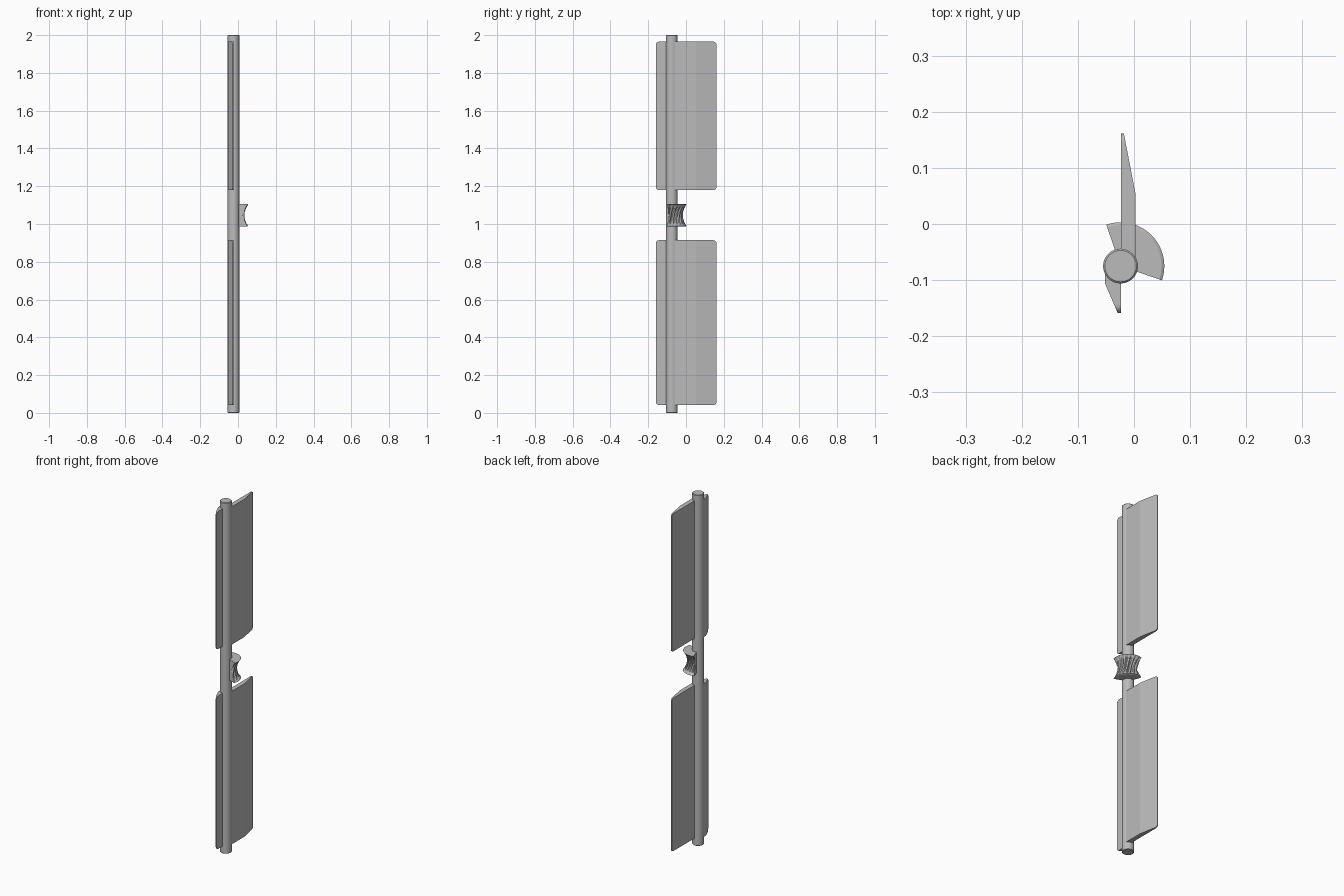
import bpy, bmesh
from math import sin, cos, pi, radians

cube = bpy.data.objects.get("Cube")
if cube:
    bpy.data.objects.remove(cube, do_unlink=True)

AXIS_X, AXIS_Y = -0.024, -0.075

grey = bpy.data.materials.new("plain grey")
grey.use_nodes = True
grey.diffuse_color = (0.5, 0.5, 0.5, 1)
grey.node_tree.nodes["Principled BSDF"].inputs["Base Color"].default_value = (0.5, 0.5, 0.5, 1)


def finish(name, bm, smooth=True):
    bmesh.ops.recalc_face_normals(bm, faces=bm.faces[:])
    mesh = bpy.data.meshes.new(name)
    bm.to_mesh(mesh)
    bm.free()
    mesh.materials.append(grey)
    obj = bpy.data.objects.new(name, mesh)
    bpy.context.collection.objects.link(obj)
    if smooth:
        bpy.ops.object.select_all(action="DESELECT")
        obj.select_set(True)
        bpy.context.view_layer.objects.active = obj
        bpy.ops.object.shade_smooth_by_angle(angle=radians(30))
    return obj


# Round shaft with chamfered ends
bm = bmesh.new()
bmesh.ops.create_cone(bm, cap_ends=True, segments=48, radius1=0.031, radius2=0.031, depth=2)
rims = [e for e in bm.edges if abs(e.verts[0].co.z - e.verts[1].co.z) < 0.001]
bmesh.ops.bevel(bm, geom=rims, offset=0.003, segments=1, affect="EDGES")
shaft = finish("shaft", bm)
shaft.location = (AXIS_X, AXIS_Y, 1)

# Vanes: one tapered wing behind the shaft, a short offset one in front
PROFILE = [(-0.023, 0.161), (-0.018, 0.161), (0.003, 0.052), (0.003, -0.08),
           (-0.023, -0.08), (-0.023, -0.159), (-0.029, -0.159),
           (-0.052, -0.105), (-0.052, -0.07), (-0.023, -0.07)]


def vane(name, z0, z1):
    bm = bmesh.new()
    face = bm.faces.new([bm.verts.new((x, y, z0)) for x, y in PROFILE])
    ext = bmesh.ops.extrude_face_region(bm, geom=[face])
    for v in ext["geom"]:
        if isinstance(v, bmesh.types.BMVert):
            v.co.z = z1
    # Round the outer corners at both tips
    tips = [e for e in bm.edges
            if abs(e.verts[0].co.z - e.verts[1].co.z) < 0.001
            and all(v.co.y > 0.15 or v.co.y < -0.15 for v in e.verts)]
    bmesh.ops.bevel(bm, geom=tips, offset=0.015, segments=5, profile=0.5, affect="EDGES")
    return finish(name, bm, smooth=False)


vane("lower_vane", 0.042, 0.914)
vane("upper_vane", 1.18, 1.965)

# Worm gear sector: hollow rim with slanted grooves
COLS, ROWS = 96, 20
Z0, Z1 = 0.99, 1.102
START, END = radians(-19), radians(109)
TEETH = 7


def rim_radius(a, t):
    throat = 0.078 - 0.02 * sin(pi * t) ** 0.8
    phase = (a - START) / (END - START) * TEETH - 1.3 * (t - 0.5)
    groove = max(0, cos(2 * pi * phase)) * min(1, 6 * t, 6 * (1 - t))
    return throat - 0.009 * groove


bm = bmesh.new()
grid = []
for i in range(COLS + 1):
    a = START + (END - START) * i / COLS
    column = []
    for j in range(ROWS + 1):
        t = j / ROWS
        r = rim_radius(a, t)
        z = Z0 + (Z1 - Z0) * t
        column.append(bm.verts.new((AXIS_X + r * cos(a), AXIS_Y + r * sin(a), z)))
    # Small chamfer onto the flat ends
    for z, end in ((Z0 - 0.003, 0), (Z1 + 0.003, len(column) + 1)):
        v = bm.verts.new((AXIS_X + 0.073 * cos(a), AXIS_Y + 0.073 * sin(a), z))
        column.insert(end, v)
    grid.append(column)
for left, right in zip(grid, grid[1:]):
    for j in range(len(left) - 1):
        bm.faces.new((left[j], right[j], right[j + 1], left[j + 1]))
hub = [bm.verts.new((AXIS_X, AXIS_Y, z)) for z in (Z0 - 0.003, Z1 + 0.003)]
bm.faces.new([hub[0]] + [c[0] for c in grid])
bm.faces.new([hub[1]] + [c[-1] for c in grid])
for column in (grid[0], grid[-1]):
    bm.faces.new([hub[0]] + column + [hub[1]])
finish("gear_sector", bm)
